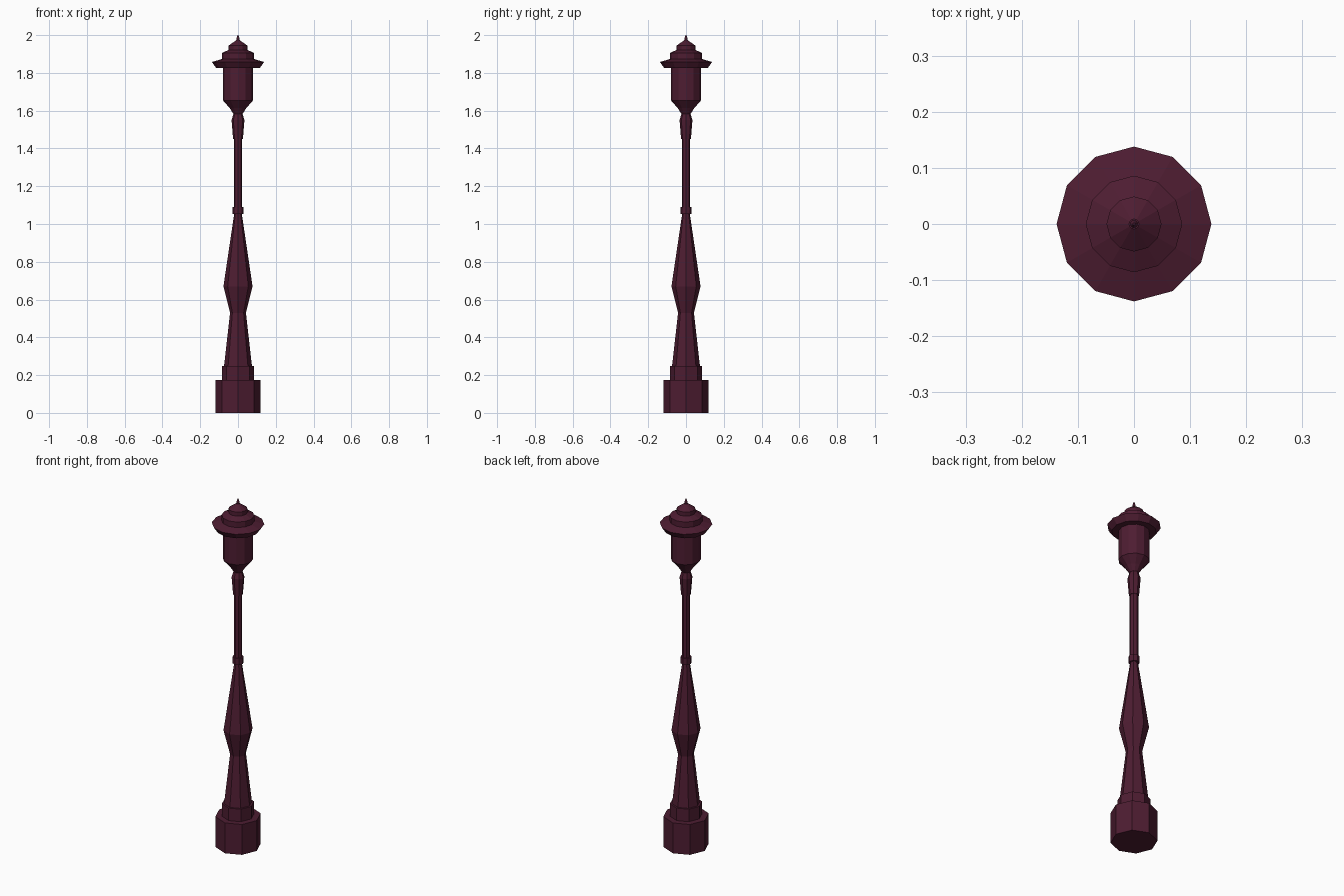
import bpy
from math import cos, sin, tau

if "Cube" in bpy.data.objects:
    bpy.data.objects.remove(bpy.data.objects["Cube"])

mat = bpy.data.materials.new("dark_maroon")
mat.diffuse_color = (0.075, 0.012, 0.031, 1)
mat.use_nodes = True
mat.node_tree.nodes["Principled BSDF"].inputs["Base Color"].default_value = mat.diffuse_color


def turned(name, sides, profile):
    """Flat-faced closed solid turned around z from (radius, height) points."""
    verts = [(r * cos(tau * i / sides), r * sin(tau * i / sides), z)
             for r, z in profile for i in range(sides)]
    faces = [list(range(sides))[::-1]]
    for k in range(len(profile) - 1):
        a, b = k * sides, (k + 1) * sides
        for i in range(sides):
            j = (i + 1) % sides
            faces.append([a + i, a + j, b + j, b + i])
    top = (len(profile) - 1) * sides
    faces.append(list(range(top, top + sides)))
    mesh = bpy.data.meshes.new(name)
    mesh.from_pydata(verts, [], faces)
    mesh.materials.append(mat)
    obj = bpy.data.objects.new(name, mesh)
    bpy.context.collection.objects.link(obj)
    return obj


# Octagonal stepped base
turned("base", 8, [(0.12, 0), (0.12, 0.175), (0.085, 0.175), (0.085, 0.247)])
# Waisted lower post
turned("lower_post", 8, [(0.074, 0.247), (0.042, 0.53), (0.077, 0.67), (0.02, 1.055)])
# Ring and slim upper pole
turned("pole_ring", 8, [(0.029, 1.053), (0.029, 1.09)])
turned("upper_pole", 8, [(0.022, 1.09), (0.022, 1.45)])
# Flared neck under the lantern
turned("neck", 8, [(0.026, 1.45), (0.034, 1.55), (0.022, 1.59)])
# Lantern cup and body
turned("lantern_body", 12, [(0.022, 1.58), (0.045, 1.615), (0.08, 1.655), (0.08, 1.825)])
# Tiered roof with wide brim
turned("roof", 12, [(0.115, 1.825), (0.138, 1.858), (0.086, 1.873), (0.086, 1.905),
                    (0.049, 1.922), (0.049, 1.945), (0.009, 1.973)])
# Pointed finial
turned("finial", 12, [(0.007, 1.97), (0.007, 1.985), (0.002, 2.0)])
